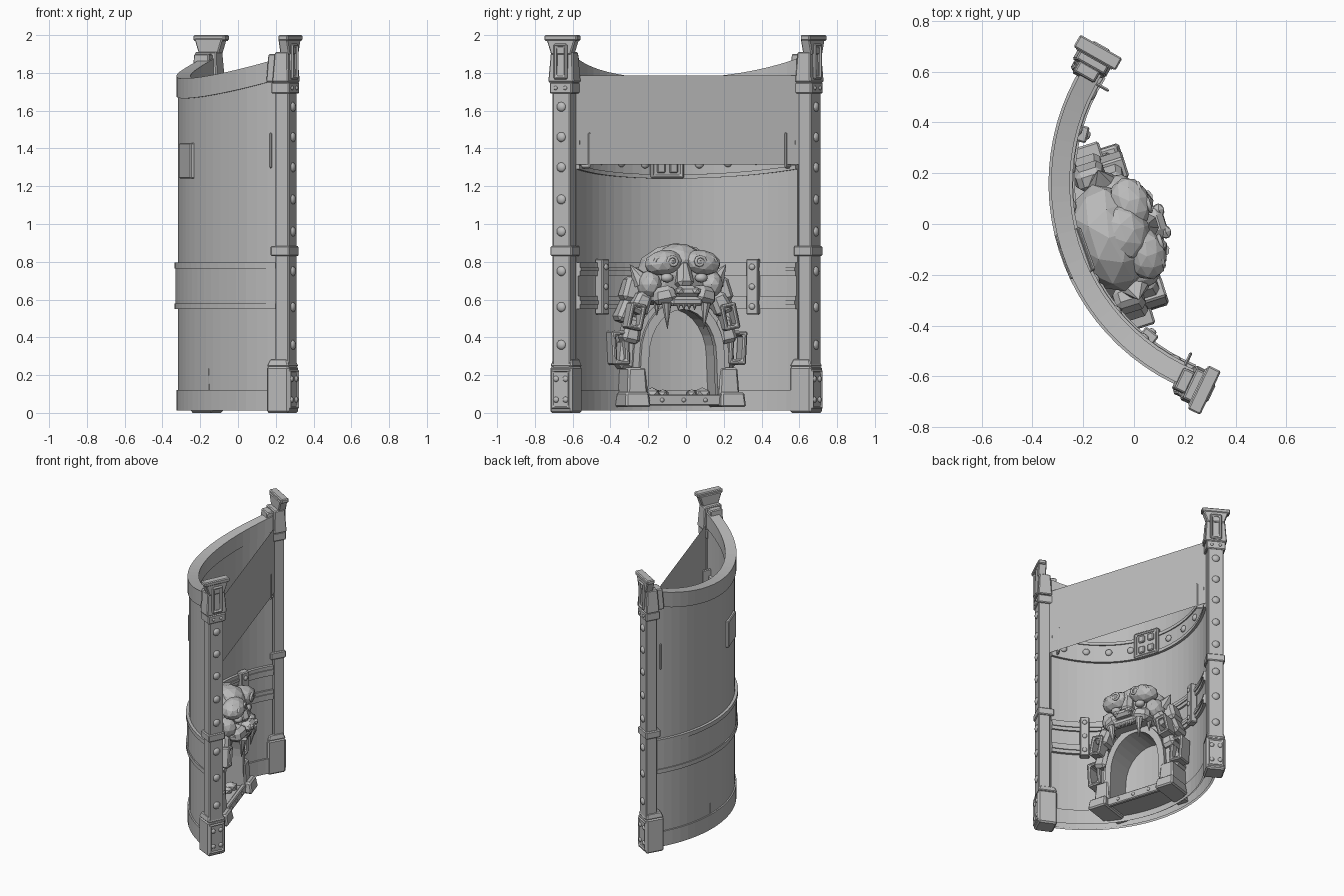
import bpy, bmesh, random
from math import radians, sin, cos, pi
from mathutils import Matrix, Vector

random.seed(4)
if "Cube" in bpy.data.objects:
    bpy.data.objects.remove(bpy.data.objects["Cube"])

stone = bpy.data.materials.new("stone_grey")
stone.use_nodes = True
GREY = (0.5, 0.5, 0.5, 1)
stone.diffuse_color = GREY
stone.node_tree.nodes["Principled BSDF"].inputs["Base Color"].default_value = GREY

# The wall is built facing +x, then turned as a whole
PLACE = Matrix.Translation((0.05, 0.005, 0)) @ Matrix.Rotation(radians(17.5), 4, "Z")
CX = 0.514          # centre of the wall's arc
END = 50            # half sweep of the wall in degrees
SIDES = ((-1, "left"), (1, "right"))


def finish(name, bm, frame=Matrix(), bevel=0, smooth=False):
    bmesh.ops.recalc_face_normals(bm, faces=bm.faces)
    me = bpy.data.meshes.new(name)
    bm.to_mesh(me)
    bm.free()
    ob = bpy.data.objects.new(name, me)
    bpy.context.collection.objects.link(ob)
    me.materials.append(stone)
    ob.matrix_world = PLACE @ frame
    if smooth:
        me.shade_smooth()
    if bevel:
        mod = ob.modifiers.new("bevel", "BEVEL")
        mod.width = bevel
        mod.segments = 1
    return ob


def spin(x=0, y=0, z=0):
    return (Matrix.Rotation(radians(z), 4, "Z") @ Matrix.Rotation(radians(y), 4, "Y")
            @ Matrix.Rotation(radians(x), 4, "X"))


def block(name, c, size, frame=Matrix(), turn=Matrix(), bevel=0.006, taper=(1, 1)):
    """Box whose top is scaled by taper."""
    bm = bmesh.new()
    bmesh.ops.create_cube(bm, size=1)
    for v in bm.verts:
        k = taper if v.co.z > 0 else (1, 1)
        v.co = Vector((v.co.x * size[0] * k[0], v.co.y * size[1] * k[1], v.co.z * size[2]))
    return finish(name, bm, frame @ Matrix.Translation(c) @ turn, bevel)


def blob(name, c, radii, frame=Matrix(), turn=Matrix(), detail=2, smooth=False):
    bm = bmesh.new()
    bmesh.ops.create_icosphere(bm, subdivisions=detail, radius=1)
    bmesh.ops.scale(bm, vec=radii, verts=bm.verts)
    return finish(name, bm, frame @ Matrix.Translation(c) @ turn, smooth=smooth)


def rivet(name, c, r=0.022, frame=Matrix()):
    return blob(name, c, (r * 0.65, r, r), frame, smooth=True)


def cone(name, c, r, h, turn, squash=1):
    bm = bmesh.new()
    bmesh.ops.create_cone(bm, cap_ends=True, segments=8, radius1=r, radius2=0.002, depth=h)
    bmesh.ops.scale(bm, vec=(1, squash, 1), verts=bm.verts)
    return finish(name, bm, Matrix.Translation(c) @ turn)


def ring(name, c, size, hole, turn):
    """Square chain link: a box with a rectangular hole through x."""
    bm = bmesh.new()
    dx, dy, dz = (s / 2 for s in size)
    loops = []
    for x in (-dx, dx):
        for k in (1, hole):
            loops.append([bm.verts.new((x, sy * dy * k, sz * (dz - (1 - k) * dy)))
                          for sy, sz in ((-1, -1), (1, -1), (1, 1), (-1, 1))])
    a, b, d, e = loops
    for p, q in ((a, b), (b, e), (e, d), (d, a)):
        for i in range(4):
            j = (i + 1) % 4
            bm.faces.new((p[i], p[j], q[j], q[i]))
    return finish(name, bm, Matrix.Translation(c) @ turn, 0.008)


def sweep(name, sections, first_side=0):
    """Strip through four-point sections; first_side=1 leaves the underside open."""
    bm = bmesh.new()
    rows = [[bm.verts.new(p) for p in s] for s in sections]
    for a, b in zip(rows, rows[1:]):
        for i in range(first_side, 4):
            j = (i + 1) % 4
            bm.faces.new((a[i], a[j], b[j], b[i]))
    bm.faces.new(rows[0])
    bm.faces.new(rows[-1])
    return finish(name, bm)


def on_arc(r, deg, z):
    return (CX - r * cos(radians(deg)), r * sin(radians(deg)), z)


def band(name, r0, r1, z0, z1, rise0=0.0, rise1=0.0, first_side=0, n=24):
    rows = []
    for i in range(n + 1):
        t = 2 * i / n - 1
        d, lo, hi = END * t, z0 + rise0 * t * t, z1 + rise1 * t * t
        rows.append([on_arc(r0, d, lo), on_arc(r1, d, lo), on_arc(r1, d, hi), on_arc(r0, d, hi)])
    return sweep(name, rows, first_side)


def at_wall(r, deg, z):
    return Matrix.Translation(on_arc(r, deg, z)) @ Matrix.Rotation(radians(-deg), 4, "Z")


# Curved wall with its bands
band("wall", 0.80, 0.857, 0.02, 1.75, 0, 0.1, 1)
band("top_rim", 0.793, 0.867, 1.665, 1.77, 0.1, 0.105)
band("bottom_band", 0.787, 0.867, 0.012, 0.12, first_side=1)
band("middle_band", 0.793, 0.87, 0.55, 0.795)
for z, n in ((0.55, "lower"), (0.765, "upper")):
    band(n + "_outer_ridge", 0.85, 0.877, z, z + 0.03)
for z, n in ((0.55, "lower"), (0.725, "upper")):
    band(n + "_inner_rail", 0.78, 0.80, z, z + 0.07)
    band(n + "_rail_ridge", 0.773, 0.80, z + 0.025, z + 0.045)

# Riveted trim on the inside
band("upper_trim", 0.79, 0.81, 1.245, 1.39, 0.05, 0.05)
for z, n in ((1.24, "lower"), (1.37, "upper")):
    band(n + "_trim_edge", 0.782, 0.81, z, z + 0.022, 0.05, 0.05)
for d in range(-44, 45, 11):
    if d:
        rivet("trim_rivet", (0, 0, 0), 0.024, at_wall(0.787, d, 1.315 + 0.05 * (d / END) ** 2))
plate = at_wall(0.825, -2, 1.335)
block("trim_plate", (0, 0, 0), (0.096, 0.185, 0.19), plate)
ring("trim_plate_frame", on_arc(0.775, -2, 1.335), (0.02, 0.185, 0.19), 0.8, spin(z=2))
for y in (-0.035, 0.035):
    for z in (-0.04, 0.04):
        block("trim_plate_stud", (0.05, y, z), (0.02, 0.045, 0.05), plate)

# Flat sheet spanning the two posts
bm = bmesh.new()
bm.faces.new([bm.verts.new((0.01, y, z)) for y, z in
              ((-0.618, 1.315), (0.618, 1.315), (0.618, 1.785), (-0.618, 1.785))])
finish("hanging_sheet", bm)

for s, side in SIDES:
    block(side + "_sheet_bracket", (0, 0, 0), (0.13, 0.012, 0.19), at_wall(0.80, s * 47.2, 1.39))

    # Clamps over the inner rails
    clamp = at_wall(0.772, s * 33 - 0.8, 0.668)
    block(side + "_clamp", (0, 0, 0), (0.05, 0.065, 0.295), clamp)
    for z in (-0.105, 0, 0.105):
        rivet(side + "_clamp_rivet", (0.025, 0, z), 0.017, clamp)

    # End post: base, shaft, collar and flared cap
    post = Matrix.Translation((0, s * 0.68, 0)) @ Matrix.Rotation(radians(s * 43), 4, "Z")
    block(side + "_post_shaft", (0, 0, 0.93), (0.08, 0.105, 1.7), post)
    block(side + "_post_base", (-0.02, 0, 0.123), (0.13, 0.13, 0.246), post, bevel=0.01)
    block(side + "_post_base_top", (-0.02, 0, 0.265), (0.13, 0.13, 0.04), post, taper=(0.75, 0.85))
    ring(side + "_post_base_frame", post @ Vector((0.045, 0, 0.125)), (0.014, 0.115, 0.21), 0.75,
         spin(z=s * 43))
    for y in (-0.028, 0.028):
        for z in (0.07, 0.18):
            rivet(side + "_base_rivet", (0.046, y, z), 0.016, post)
        rivet(side + "_cap_rivet", (0.05, y, 1.72), 0.011, post)
    block(side + "_post_collar", (-0.008, 0, 0.857), (0.11, 0.125, 0.052), post)
    for z in (0.36, 0.56, 0.75, 0.96, 1.13, 1.30, 1.46, 1.62):
        rivet(side + "_post_rivet", (0.037, 0, z), 0.027, post)
    block(side + "_cap_collar", (-0.005, 0, 1.72), (0.105, 0.13, 0.06), post)
    block(side + "_cap_body", (0, 0, 1.83), (0.095, 0.15, 0.16), post, taper=(0.8, 0.85))
    block(side + "_cap_lug", (-0.06, 0, 1.825), (0.07, 0.10, 0.15), post, taper=(0.7, 0.9))
    ring(side + "_cap_frame", post @ Vector((0.045, 0, 1.86)), (0.025, 0.08, 0.19), 0.55,
         spin(z=s * 43))
    block(side + "_cap_flare", (0.02, 0, 1.94), (0.055, 0.115, 0.085), post, taper=(1, 1.5))
    block(side + "_cap_top", (0.025, 0, 1.985), (0.055, 0.19, 0.03), post)


# Arched mouth of the doorway
def arch(name, inner, outer, x0, x1, top_in, top_out, spring=0.30):
    def pt(half, top, k):
        if abs(k) > 1:
            return half * (1.05 if k > 0 else -1.05), 0.04
        return half * sin(k * pi / 2), spring + (top - spring) * cos(k * pi / 2)
    rows = []
    for i in range(17):
        k = (i - 8) / 7
        (a, b), (c, d) = pt(inner, top_in, k), pt(outer, top_out, k)
        rows.append([(x0, a, b), (x1, a, b), (x1, c, d), (x0, c, d)])
    return sweep(name, rows)


arch("arch_tunnel", 0.19, 0.265, -0.30, -0.10, 0.55, 0.62)
arch("arch_front_trim", 0.187, 0.232, -0.12, -0.07, 0.548, 0.60)
block("threshold", (-0.18, 0, 0.07), (0.22, 0.42, 0.03))
block("threshold_lip", (-0.07, 0, 0.068), (0.03, 0.42, 0.06))
for y in (-0.12, 0, 0.12):
    rivet("threshold_rivet", (-0.055, y, 0.068), 0.012)
for y, r in ((-0.15, 0.05), (-0.09, 0.035), (0.13, 0.05), (0.07, 0.035)):
    blob("rubble", (-0.14, y, 0.10), (r, r, r * 0.7), turn=spin(z=random.uniform(0, 90)), detail=1)
for s, side in SIDES:
    block(side + "_arch_foot", (-0.15, s * 0.255, 0.135), (0.20, 0.12, 0.21), bevel=0.01, taper=(0.85, 0.8))
    block(side + "_arch_toe", (-0.11, s * 0.265, 0.07), (0.20, 0.14, 0.08), bevel=0.01, taper=(0.85, 0.9))

# Beast head over the arch, set slightly to one side
PLACE = PLACE @ Matrix.Translation((0, -0.012, 0))
blob("skull", (-0.16, 0, 0.73), (0.15, 0.22, 0.17))
blob("forehead", (-0.09, 0, 0.815), (0.10, 0.12, 0.08), turn=spin(y=25))
block("nose_bridge", (-0.02, 0, 0.735), (0.10, 0.10, 0.15), turn=spin(y=-15), bevel=0.025, taper=(0.8, 0.6))
block("nose", (0.03, 0, 0.645), (0.09, 0.15, 0.06), bevel=0.02, taper=(0.8, 0.65))
block("upper_jaw", (-0.07, 0, 0.605), (0.18, 0.34, 0.07), bevel=0.025)
block("upper_lip", (0.015, 0, 0.59), (0.06, 0.18, 0.05), bevel=0.015)
for y in (-0.045, -0.015, 0.015, 0.045):
    cone("front_tooth", (0.03, y, 0.56), 0.014, 0.03, spin(x=180))

for s, side in SIDES:
    blob(side + "_brow", (-0.04, s * 0.105, 0.795), (0.08, 0.105, 0.068), turn=spin(x=s * -8))
    for c, r in ((0.075, 0.032), (0.145, 0.026)):
        cu = bpy.data.curves.new(side + "_brow_curl", "CURVE")
        cu.dimensions = "3D"
        cu.bevel_depth = 0.009
        cu.bevel_resolution = 1
        sp = cu.splines.new("POLY")
        sp.points.add(11)
        for i, p in enumerate(sp.points):
            a, q = i * 0.75, r * (1 - i / 16)
            p.co = (0.035 - abs(c - 0.09) * 0.4, s * (c + q * cos(a)), 0.80 + q * sin(a), 1)
        cu.materials.append(stone)
        ob = bpy.data.objects.new(side + "_brow_curl", cu)
        bpy.context.collection.objects.link(ob)
        ob.matrix_world = PLACE
    blob(side + "_eye", (-0.01, s * 0.095, 0.715), (0.03, 0.035, 0.025), smooth=True)
    blob(side + "_nostril", (0.06, s * 0.045, 0.645), (0.025, 0.03, 0.022), detail=1)
    block(side + "_muzzle", (-0.02, s * 0.105, 0.625), (0.13, 0.13, 0.09), turn=spin(x=s * -12, z=s * 20),
          bevel=0.025, taper=(0.85, 0.8))
    blob(side + "_cheek", (-0.09, s * 0.17, 0.68), (0.09, 0.065, 0.075))
    cone(side + "_fang", (0.02, s * 0.105, 0.515), 0.028, 0.14, spin(x=180 - s * 4, y=6))
    cone(side + "_rear_tooth", (-0.05, s * 0.14, 0.55), 0.02, 0.07, spin(x=180))
    cone(side + "_ear", (-0.12, s * 0.235, 0.74), 0.07, 0.11, spin(x=-s * 35), 0.8)

    # Mane chunks and chain links beside the arch
    for x, y, z, h, tilt in ((-0.16, 0.25, 0.655, 0.13, 12), (-0.09, 0.22, 0.58, 0.12, 25),
                             (-0.16, 0.275, 0.54, 0.13, 20), (-0.13, 0.26, 0.44, 0.14, 12),
                             (-0.18, 0.27, 0.31, 0.16, 4)):
        block(side + "_mane_chunk", (x, s * y, z), (0.13, 0.10, h), turn=spin(x=s * tilt),
              bevel=0.02, taper=(0.8, 0.8))
    ring(side + "_upper_link", (-0.06, s * 0.26, 0.51), (0.10, 0.085, 0.14), 0.5, spin(x=s * 12))
    ring(side + "_lower_link", (-0.14, s * 0.325, 0.345), (0.11, 0.095, 0.18), 0.5, spin(x=s * -3))
